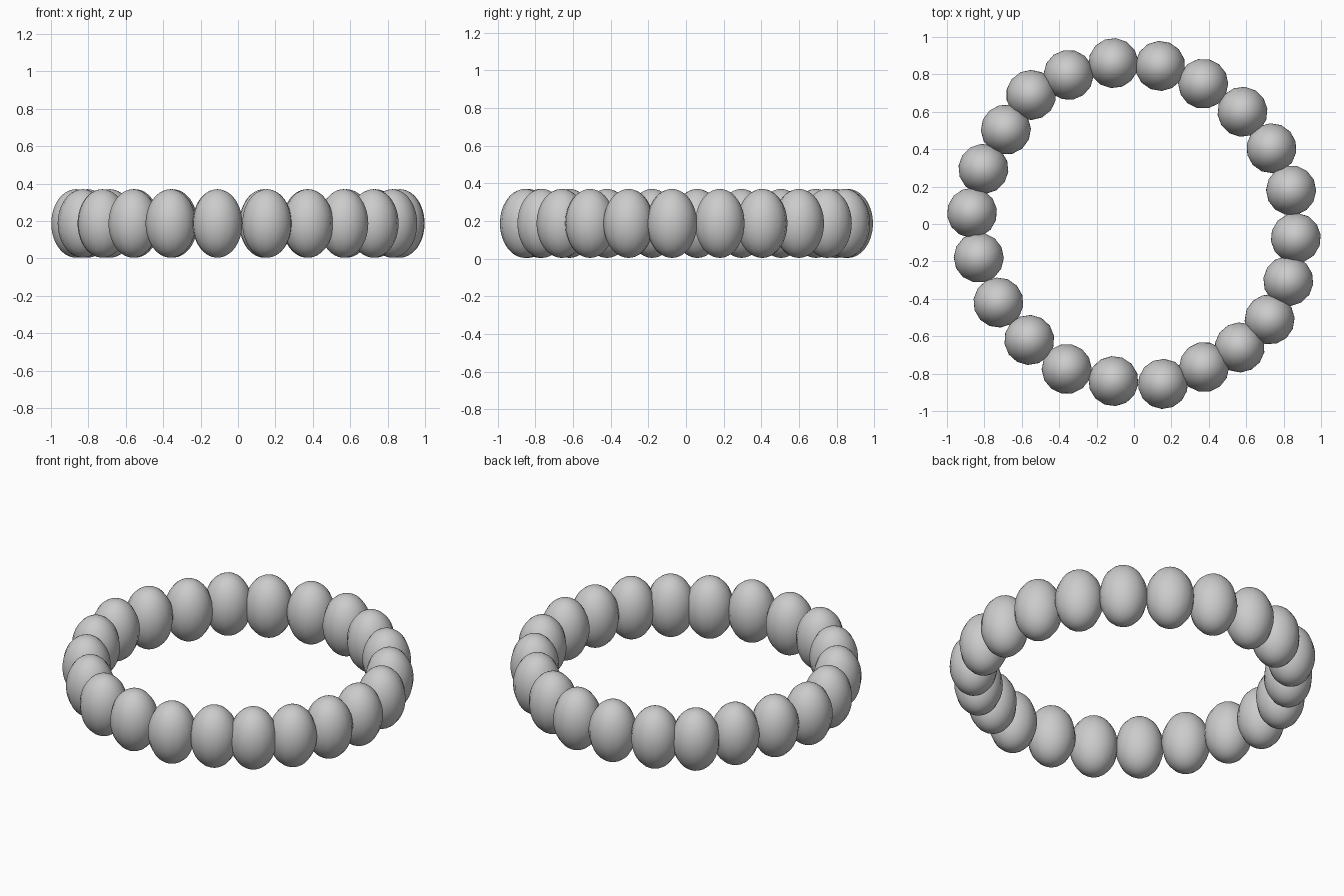
import bpy, bmesh
from math import atan2

if "Cube" in bpy.data.objects:
    bpy.data.objects.remove(bpy.data.objects["Cube"])

# Bead centres around the slightly irregular ring (x, y)
CENTRES = [
    (-0.11, 0.86), (0.14, 0.845), (0.37, 0.75), (0.58, 0.60), (0.735, 0.405),
    (0.84, 0.18), (0.865, -0.075), (0.825, -0.305), (0.725, -0.51),
    (0.565, -0.66), (0.375, -0.765), (0.155, -0.855), (-0.11, -0.84),
    (-0.36, -0.775), (-0.56, -0.62), (-0.725, -0.42), (-0.83, -0.18),
    (-0.866, 0.06), (-0.805, 0.295), (-0.685, 0.505), (-0.55, 0.69),
    (-0.35, 0.797),
]
RADIUS, HALF_HEIGHT, MID_Z = 0.134, 0.183, 0.187

# One shared egg-shaped bead: few segments around, fine rings along its height
mesh = bpy.data.meshes.new("bead")
bm = bmesh.new()
bmesh.ops.create_uvsphere(bm, u_segments=14, v_segments=28, radius=1)
bmesh.ops.scale(bm, vec=(RADIUS, RADIUS, HALF_HEIGHT), verts=bm.verts)
for face in bm.faces:
    face.smooth = True
bm.to_mesh(mesh)
bm.free()

# Ring of beads, each turned to face outwards
for i, (x, y) in enumerate(CENTRES):
    bead = bpy.data.objects.new(f"bead_{i + 1:02d}", mesh)
    bead.location = (x, y, MID_Z)
    bead.rotation_euler = (0, 0, atan2(y, x))
    bpy.context.collection.objects.link(bead)
